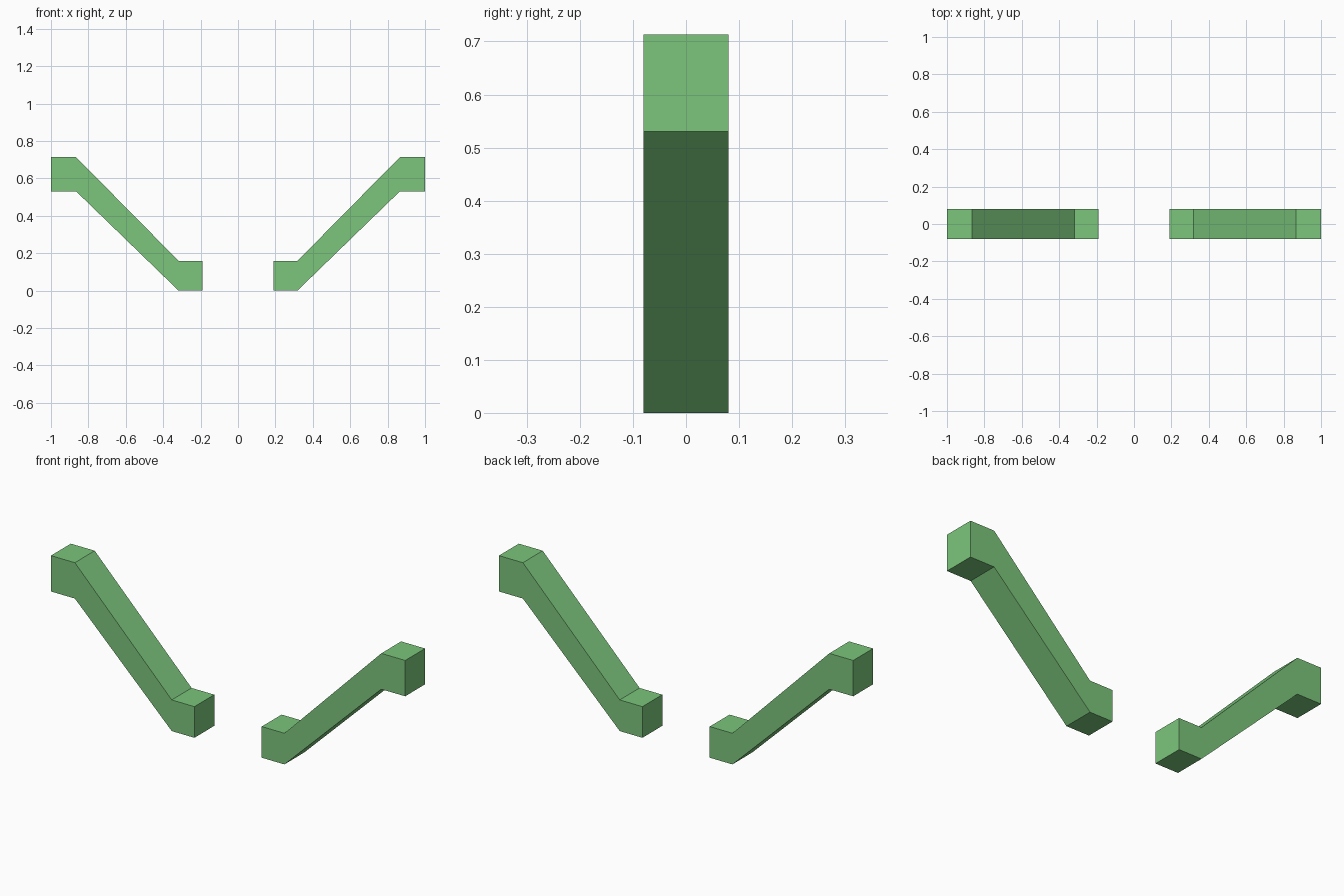
import bpy, bmesh

if "Cube" in bpy.data.objects:
    bpy.data.objects.remove(bpy.data.objects["Cube"])

HALF_DEPTH = 0.08
# Side outline of one arm: low inner foot, sloped bar, raised outer end
OUTLINE = [(0.19, 0), (0.318, 0), (0.865, 0.53), (1, 0.53),
           (1, 0.713), (0.865, 0.713), (0.318, 0.159), (0.19, 0.159)]

green = bpy.data.materials.new("green")
green.diffuse_color = (0.2, 0.56, 0.2, 1)
green.use_nodes = True
green.node_tree.nodes["Principled BSDF"].inputs["Base Color"].default_value = green.diffuse_color


def make_arm(name, side):
    """Extrude the outline along y; side is +1 for right, -1 for left."""
    bm = bmesh.new()
    face = bm.faces.new([bm.verts.new((side * x, -HALF_DEPTH, z)) for x, z in OUTLINE])
    extruded = bmesh.ops.extrude_face_region(bm, geom=[face], use_keep_orig=True)
    moved = [v for v in extruded["geom"] if isinstance(v, bmesh.types.BMVert)]
    bmesh.ops.translate(bm, verts=moved, vec=(0, 2 * HALF_DEPTH, 0))
    bmesh.ops.recalc_face_normals(bm, faces=bm.faces)
    mesh = bpy.data.meshes.new(name)
    bm.to_mesh(mesh)
    bm.free()
    mesh.materials.append(green)
    bpy.context.collection.objects.link(bpy.data.objects.new(name, mesh))


# Mirrored pair of arms
for name, side in (("right_arm", 1), ("left_arm", -1)):
    make_arm(name, side)
